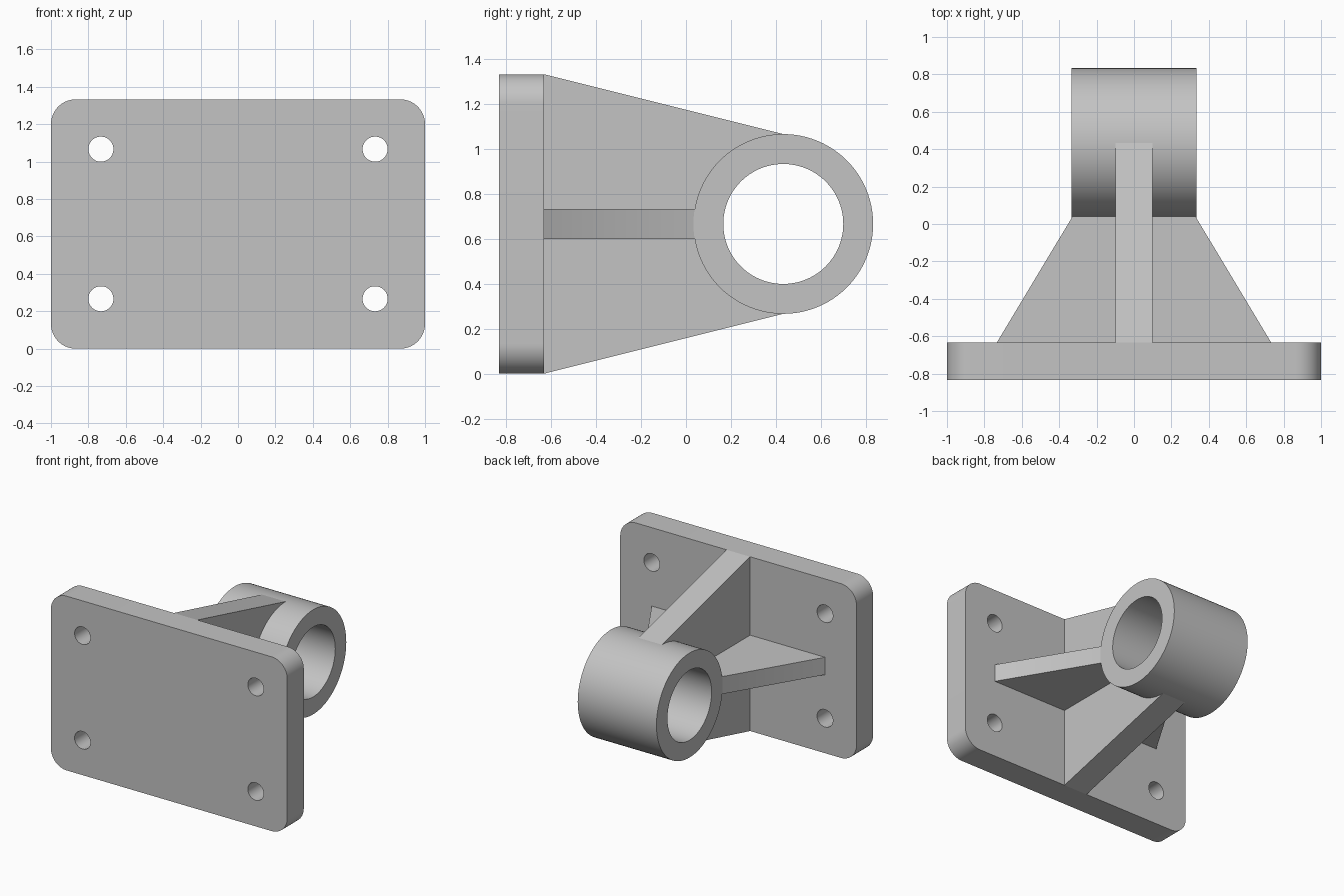
import bpy
import bmesh
from math import cos, sin, pi
from mathutils import Matrix, Vector

if "Cube" in bpy.data.objects:
    bpy.data.objects.remove(bpy.data.objects["Cube"])

grey = bpy.data.materials.new("plain grey")
grey.use_nodes = True
GREY = (0.55, 0.55, 0.55, 1)
grey.diffuse_color = GREY
grey.node_tree.nodes["Principled BSDF"].inputs["Base Color"].default_value = GREY

# Directions that the profile's two axes and its thickness point along
X, Y, Z = Vector((1, 0, 0)), Vector((0, 1, 0)), Vector((0, 0, 1))


def arc(cu, cv, r, start, end, steps):
    """Points along an arc, angles in half turns."""
    angles = [pi * (start + (end - start) * i / steps) for i in range(steps + 1)]
    return [(cu + r * cos(a), cv + r * sin(a)) for a in angles]


def circle(cu, cv, r, steps=96):
    return arc(cu, cv, r, 0, 2, steps)[:-1]


def solid(name, loops, u, v, offset, half):
    """Extrude a filled outline, with further loops as holes."""
    curve = bpy.data.curves.new(name, "CURVE")
    curve.dimensions = "2D"
    curve.fill_mode = "BOTH"
    curve.extrude = half
    for loop in loops:
        spline = curve.splines.new("POLY")
        spline.points.add(len(loop) - 1)
        for point, (pu, pv) in zip(spline.points, loop):
            point.co = (pu, pv, 0, 1)
        spline.use_cyclic_u = True
    helper = bpy.data.objects.new(name + "_profile", curve)
    bpy.context.collection.objects.link(helper)
    bpy.context.view_layer.update()
    graph = bpy.context.evaluated_depsgraph_get()
    mesh = bpy.data.meshes.new_from_object(helper.evaluated_get(graph))
    bpy.data.objects.remove(helper)

    w = u.cross(v)
    frame = Matrix((u, v, w)).transposed().to_4x4()
    frame.translation = offset
    bm = bmesh.new()
    bm.from_mesh(mesh)
    bmesh.ops.remove_doubles(bm, verts=bm.verts, dist=0.0001)
    bmesh.ops.transform(bm, matrix=frame, verts=bm.verts)
    bmesh.ops.recalc_face_normals(bm, faces=bm.faces)
    bm.to_mesh(mesh)
    bm.free()
    mesh.materials.clear()
    mesh.materials.append(grey)
    obj = bpy.data.objects.new(name, mesh)
    bpy.context.collection.objects.link(obj)
    bpy.ops.object.select_all(action="DESELECT")
    obj.select_set(True)
    bpy.context.view_layer.objects.active = obj
    bpy.ops.object.shade_smooth_by_angle(angle=pi / 6)
    return obj


HEIGHT, MID = 1.333, 0.6667
PLATE_BACK = -0.633
TUBE_Y, TUBE_R, BORE_R, TUBE_HALF = 0.433, 0.4, 0.267, 0.333

# Mounting plate with rounded corners and four bolt holes
R = 0.133
outline = []
for i, (cx, cz) in enumerate([(1 - R, HEIGHT - R), (R - 1, HEIGHT - R),
                              (R - 1, R), (1 - R, R)]):
    outline += arc(cx, cz, R, i / 2, i / 2 + 0.5, 16)
holes = [circle(sx * 0.733, MID + sz * 0.4, 0.067, 48)
         for sx in (-1, 1) for sz in (-1, 1)]
solid("mounting_plate", [outline] + holes, X, Z, Y * (PLATE_BACK - 0.1), 0.1)

# Bearing tube lying across the model
solid("bearing_tube", [circle(TUBE_Y, MID, TUBE_R), circle(TUBE_Y, MID, BORE_R)],
      Y, Z, Vector(), TUBE_HALF)

# Upright web tapering from the plate to the tube, ending inside the tube wall
web = [(PLATE_BACK, 0), (PLATE_BACK, HEIGHT), (TUBE_Y, MID + TUBE_R)]
web += arc(TUBE_Y, MID, 0.34, 0.5, 1.5, 32)
web += [(TUBE_Y, MID - TUBE_R)]
solid("upright_web", [web], Y, Z, Vector(), 0.1)

# Level web tapering to the width of the tube
half = [(0.733, PLATE_BACK), (TUBE_HALF, 0.033), (TUBE_HALF - 0.01, 0.1)]
level = half + [(-x, y) for x, y in reversed(half)]
solid("level_web", [level], X, Y, Z * MID, 0.0667)
